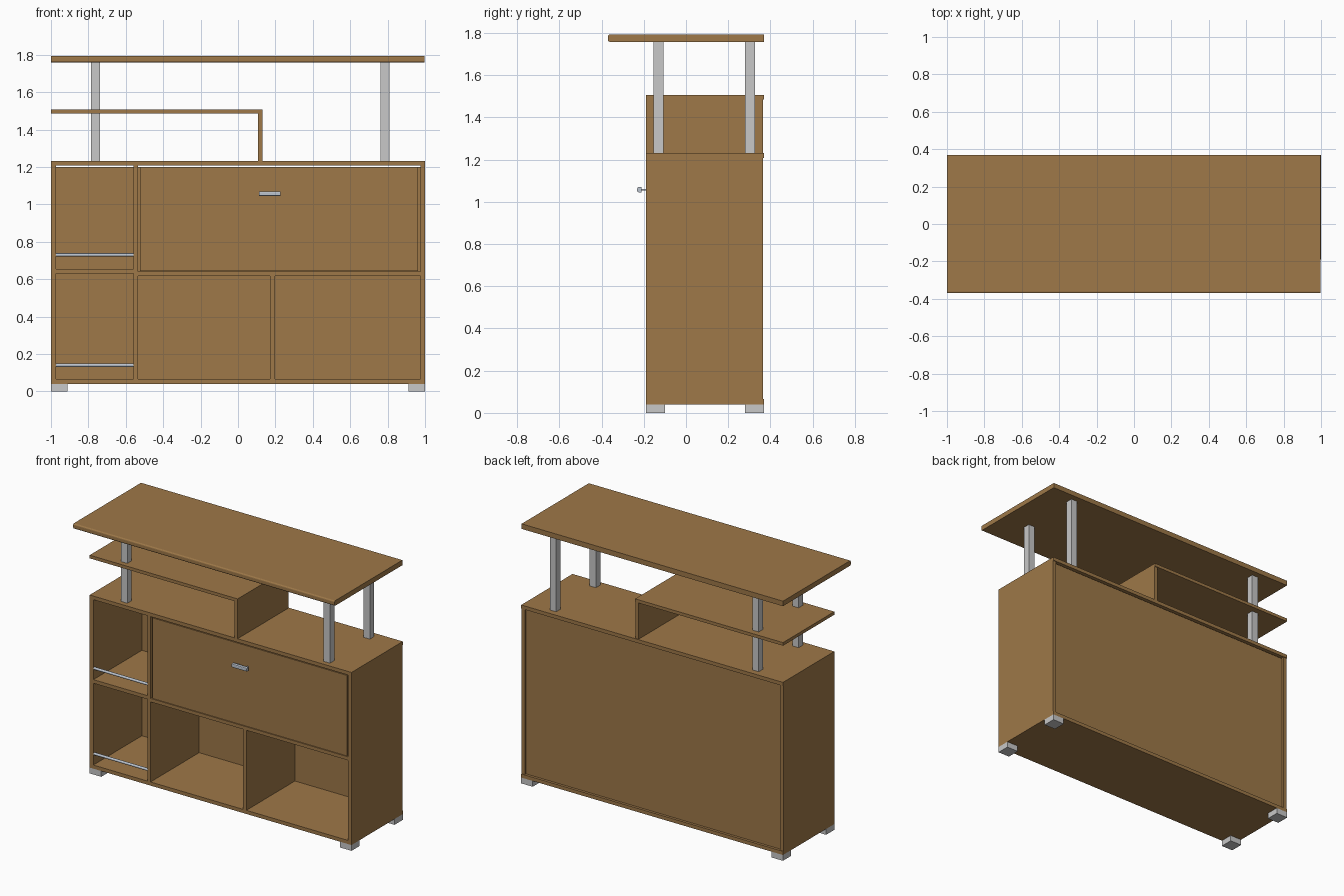
import bpy
import math

if "Cube" in bpy.data.objects:
    bpy.data.objects.remove(bpy.data.objects["Cube"])


def material(name, rgb):
    m = bpy.data.materials.new(name)
    m.diffuse_color = (*rgb, 1.0)
    m.use_nodes = True
    m.node_tree.nodes["Principled BSDF"].inputs["Base Color"].default_value = m.diffuse_color
    return m


WOOD = material("warm_wood", (0.342, 0.188, 0.065))
GREY = material("light_grey", (0.578, 0.578, 0.578))
METAL = material("pale_metal", (0.50, 0.55, 0.62))


def box(name, x, y, z, mat=WOOD):
    """Box from (min, max) ranges on each axis."""
    bpy.ops.mesh.primitive_cube_add(
        size=1, location=[(a + b) / 2 for a, b in (x, y, z)])
    o = bpy.context.object
    o.name = name
    o.scale = [b - a for a, b in (x, y, z)]
    bpy.ops.object.transform_apply(location=False, rotation=False, scale=True)
    o.data.materials.append(mat)
    return o


def rod(name, x, y, z, r, mat=METAL):
    """Round bar along x."""
    bpy.ops.mesh.primitive_cylinder_add(
        vertices=16, radius=r, depth=x[1] - x[0],
        location=((x[0] + x[1]) / 2, y, z), rotation=(0, math.pi / 2, 0))
    o = bpy.context.object
    o.name = name
    o.data.materials.append(mat)
    bpy.ops.object.shade_smooth_by_angle()
    return o


def bevel(o, width, segments, test):
    """Round only the x-direction edges that pass the test."""
    attr = o.data.attributes.new("bevel_weight_edge", 'FLOAT', 'EDGE')
    for e in o.data.edges:
        a, b = (o.data.vertices[i].co for i in e.vertices)
        if abs(a.x - b.x) > 1e-4 and test(a):
            attr.data[e.index].value = 1.0
    m = o.modifiers.new("rounding", 'BEVEL')
    m.limit_method = 'WEIGHT'
    m.width = width
    m.segments = segments


FRONT, BACK, REAR = -0.19, 0.37, 0.365
INNER = 0.34  # front of the back panel

# Carcass
box("cabinet_top", (-1, 1), (FRONT, BACK), (1.207, 1.232))
box("cabinet_bottom", (-1, 1), (FRONT, BACK), (0.04, 0.065))
box("left_side", (-1, -0.972), (FRONT, REAR), (0.065, 1.207))
box("right_side", (0.975, 1), (FRONT, REAR), (0.065, 1.207))
box("back_panel", (-0.972, 0.975), (INNER, 0.352), (0.065, 1.201))

# Inner dividers and shelves
box("tall_divider", (-0.56, -0.535), (FRONT, INNER), (0.065, 1.207))
box("left_shelf", (-0.972, -0.56), (FRONT, INNER), (0.63, 0.655))
box("middle_shelf", (-0.535, 0.975), (FRONT, INNER), (0.618, 0.642))
box("short_divider", (0.17, 0.197), (FRONT, INNER), (0.065, 0.618))

# Flap door with its handle
box("flap_door", (-0.524, 0.963), (-0.186, -0.163), (0.644, 1.2))
bar = box("handle_bar", (0.112, 0.228), (-0.231, -0.211), (1.045, 1.07), METAL)
bevel(bar, 0.006, 2, lambda co: co.y < 0)
for i, x in enumerate((0.135, 0.205)):
    box(f"handle_stem_{i}", (x - 0.004, x + 0.004), (-0.212, -0.185),
        (1.053, 1.061), METAL)

# Guard rails of the open left compartments
for i, z in enumerate((0.14, 0.73)):
    rod(f"guard_rail_{i}", (-0.972, -0.56), -0.18, z, 0.009)

# Raised half shelf
box("raised_shelf", (-1, 0.13), (FRONT, BACK), (1.485, 1.507))
box("raised_shelf_support", (0.107, 0.13), (FRONT, REAR), (1.232, 1.485))

# Counter top with a rounded front edge
counter = box("counter_top", (-1, 0.997), (-0.37, 0.37), (1.758, 1.793))
bevel(counter, 0.009, 3, lambda co: co.y < 0)

# Posts and feet
for sx, x in (("left", -0.785), ("right", 0.763)):
    for sy, y in (("front", -0.155), ("back", 0.28)):
        box(f"{sx}_{sy}_post", (x, x + 0.048), (y, y + 0.048),
            (1.232, 1.758), GREY)
for sx, x in (("left", -1), ("right", 0.912)):
    for sy, y in (("front", FRONT), ("back", 0.28)):
        box(f"{sx}_{sy}_foot", (x, x + 0.088), (y, y + 0.09), (0, 0.04), GREY)
